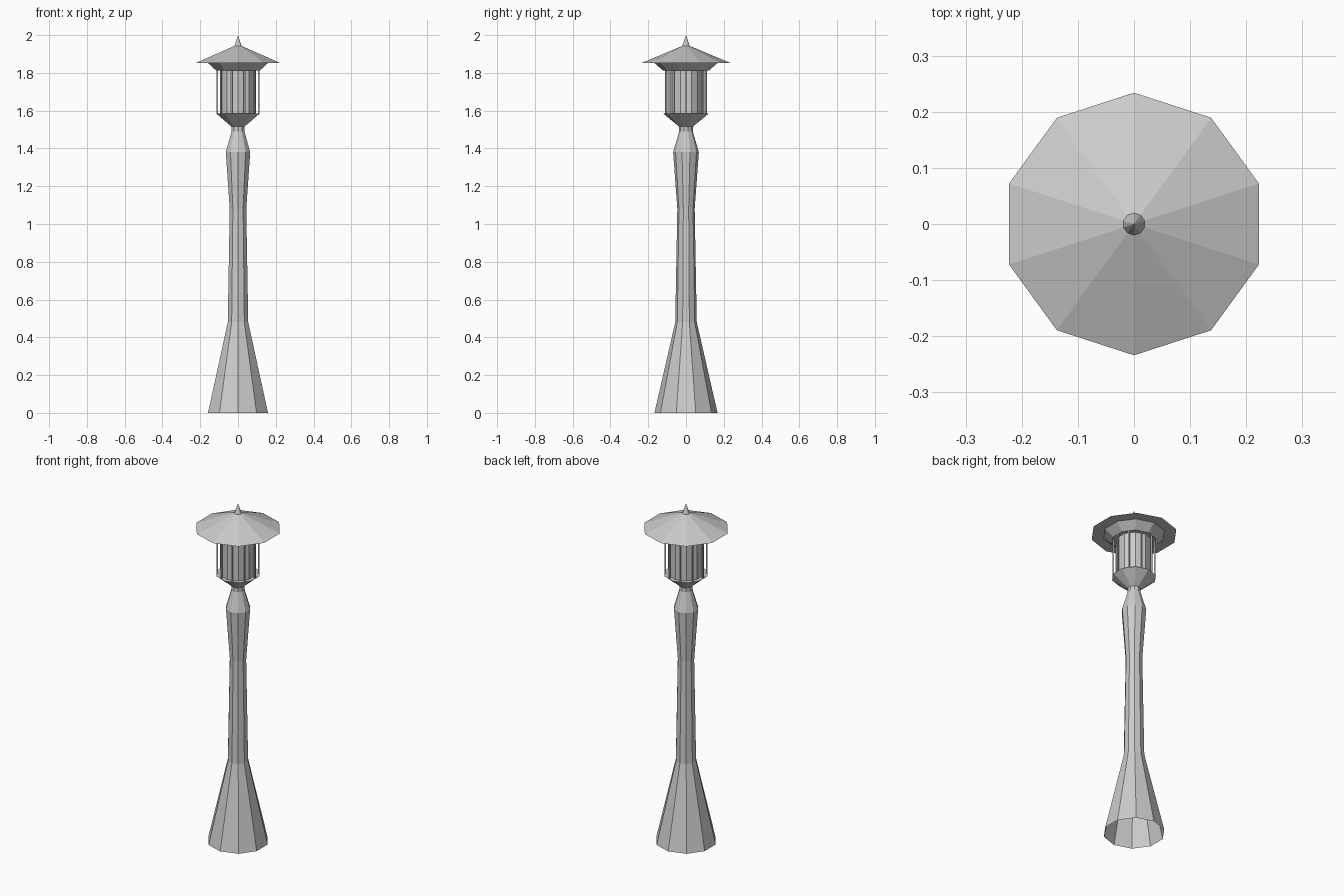
import bpy, bmesh, math
from mathutils import Matrix

if "Cube" in bpy.data.objects:
    bpy.data.objects.remove(bpy.data.objects["Cube"])

SIDES = 10


def lathe(name, profile, cap_bottom=False, cap_top=False):
    """Spin (radius, z) points into a ten-sided shell with corners on the y axis."""
    bm = bmesh.new()
    rings = []
    for r, z in profile:
        if r == 0:
            rings.append([bm.verts.new((0, 0, z))] * SIDES)
        else:
            angles = [math.pi / 2 + math.tau * i / SIDES for i in range(SIDES)]
            rings.append([bm.verts.new((r * math.cos(a), r * math.sin(a), z)) for a in angles])
    for low, high in zip(rings, rings[1:]):
        for i in range(SIDES):
            j = (i + 1) % SIDES
            corners = [low[i], low[j], high[j], high[i]]
            bm.faces.new(list(dict.fromkeys(corners)))
    if cap_bottom:
        bm.faces.new(rings[0][::-1])
    if cap_top:
        bm.faces.new(rings[-1])
    return finish(name, bm)


def finish(name, bm):
    mesh = bpy.data.meshes.new(name)
    bm.to_mesh(mesh)
    bm.free()
    obj = bpy.data.objects.new(name, mesh)
    bpy.context.collection.objects.link(obj)
    return obj


# Flared post, open at the ground
lathe("post", [(0.167, 0), (0.057, 0.48), (0.046, 1.08), (0.068, 1.38),
               (0.036, 1.49), (0.036, 1.515)])

# Cup that carries the lantern
lathe("lantern_cup", [(0.036, 1.515), (0.121, 1.585)], cap_top=True)

# Inner glass
lathe("lantern_glass", [(0.097, 1.585), (0.097, 1.812)])

# Thin upright bars, one in front of each glass face
bm = bmesh.new()
for i in range(SIDES):
    place = (Matrix.Rotation(math.tau * i / SIDES, 4, 'Z')
             @ Matrix.Translation((0.111, 0, 1.6985))
             @ Matrix.Diagonal((0.008, 0.008, 0.227, 1)))
    bmesh.ops.create_cube(bm, size=1, matrix=place)
finish("lantern_bars", bm)

# Collar flaring out under the roof
lathe("roof_collar", [(0.121, 1.812), (0.168, 1.853)], cap_bottom=True)

# Roof with flat underside, and pointed finial
lathe("roof", [(0.234, 1.853), (0, 1.951)], cap_bottom=True)
lathe("finial", [(0.02, 1.942), (0, 2.0)])
